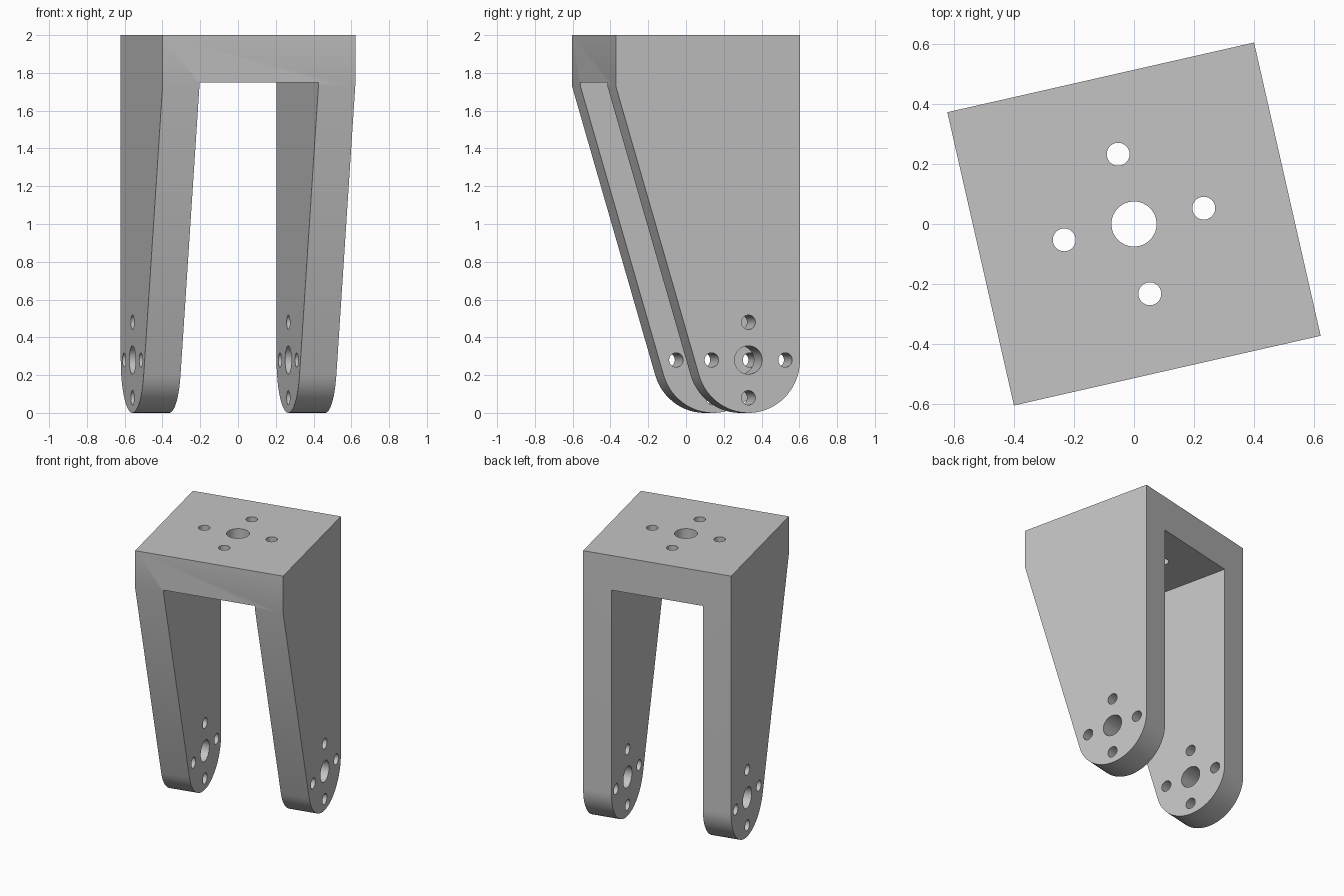
import bpy, bmesh
from math import sin, cos, pi, radians, atan2, acos, hypot
from mathutils import Matrix

if "Cube" in bpy.data.objects:
    bpy.data.objects.remove(bpy.data.objects["Cube"], do_unlink=True)

HALF_W, HALF_D, HEIGHT = 0.523, 0.5, 2.0     # bracket block
LEG, UNDERSIDE, SHOULDER = 0.2, 1.75, 1.73   # leg thickness, gap top, taper start
R = 0.28                                     # rounded foot radius
FOOT_Y, FOOT_Z = HALF_D - R, R

grey = bpy.data.materials.new("plain_grey")
grey.use_nodes = True
grey.diffuse_color = (0.55, 0.55, 0.55, 1)
grey.node_tree.nodes["Principled BSDF"].inputs["Base Color"].default_value = (0.55, 0.55, 0.55, 1)


def mesh_object(name, bm):
    bmesh.ops.recalc_face_normals(bm, faces=bm.faces)
    me = bpy.data.meshes.new(name)
    bm.to_mesh(me)
    bm.free()
    me.materials.append(grey)
    ob = bpy.data.objects.new(name, me)
    bpy.context.collection.objects.link(ob)
    return ob


def cylinder(radius, length, matrix):
    bm = bmesh.new()
    bmesh.ops.create_cone(bm, cap_ends=True, segments=40, radius1=radius,
                          radius2=radius, depth=length, matrix=matrix)
    return mesh_object("hole_cutter", bm)


def cut(target, cutter):
    cutter.hide_render = True
    mod = target.modifiers.new("cut", 'BOOLEAN')
    mod.operation, mod.solver, mod.object = 'DIFFERENCE', 'EXACT', cutter
    bpy.context.view_layer.objects.active = target
    bpy.ops.object.modifier_apply(modifier=mod.name)
    bpy.data.objects.remove(cutter, do_unlink=True)


# Side profile: straight back, rounded foot, tapered front tangent to the foot
dy, dz = -HALF_D - FOOT_Y, SHOULDER - FOOT_Z
tangent = atan2(dz, dy) + acos(R / hypot(dy, dz))
steps = 32
profile = [(HALF_D, HEIGHT), (-HALF_D, HEIGHT), (-HALF_D, SHOULDER)]
for i in range(steps + 1):
    a = tangent + (2 * pi - tangent) * i / steps
    profile.append((FOOT_Y + R * cos(a), FOOT_Z + R * sin(a)))

bm = bmesh.new()
face = bm.faces.new([bm.verts.new((-HALF_W, y, z)) for y, z in profile])
side = bmesh.ops.extrude_face_region(bm, geom=[face])
moved = [v for v in side["geom"] if isinstance(v, bmesh.types.BMVert)]
bmesh.ops.translate(bm, verts=moved, vec=(2 * HALF_W, 0, 0))
bracket = mesh_object("fork_bracket", bm)

# Gap between the two legs
bm = bmesh.new()
size = Matrix.Diagonal((2 * (HALF_W - LEG), 2, 2, 1))
bmesh.ops.create_cube(bm, size=1, matrix=Matrix.Translation((0, 0, UNDERSIDE - 1)) @ size)
cut(bracket, mesh_object("gap_cutter", bm))

# Shaft hole with four bolt holes around it, in the plate and through both legs
for kind, ring in (("plate", 0.238), ("legs", 0.2)):
    spots = [(0, 0, 0.075)]
    spots += [(ring * cos(k * pi / 2), ring * sin(k * pi / 2), 0.038) for k in range(4)]
    for a, b, radius in spots:
        if kind == "plate":
            place, length = Matrix.Translation((a, b, HEIGHT)), 0.8
        else:
            place = Matrix.Translation((0, FOOT_Y + a, FOOT_Z + b)) @ Matrix.Rotation(pi / 2, 4, 'Y')
            length = 2
        cut(bracket, cylinder(radius, length, place))

# Turn the whole bracket and smooth the curved faces
bracket.rotation_euler.z = radians(12.8)
bpy.ops.object.select_all(action='DESELECT')
bracket.select_set(True)
bpy.context.view_layer.objects.active = bracket
bpy.ops.object.shade_smooth_by_angle(angle=radians(30))
